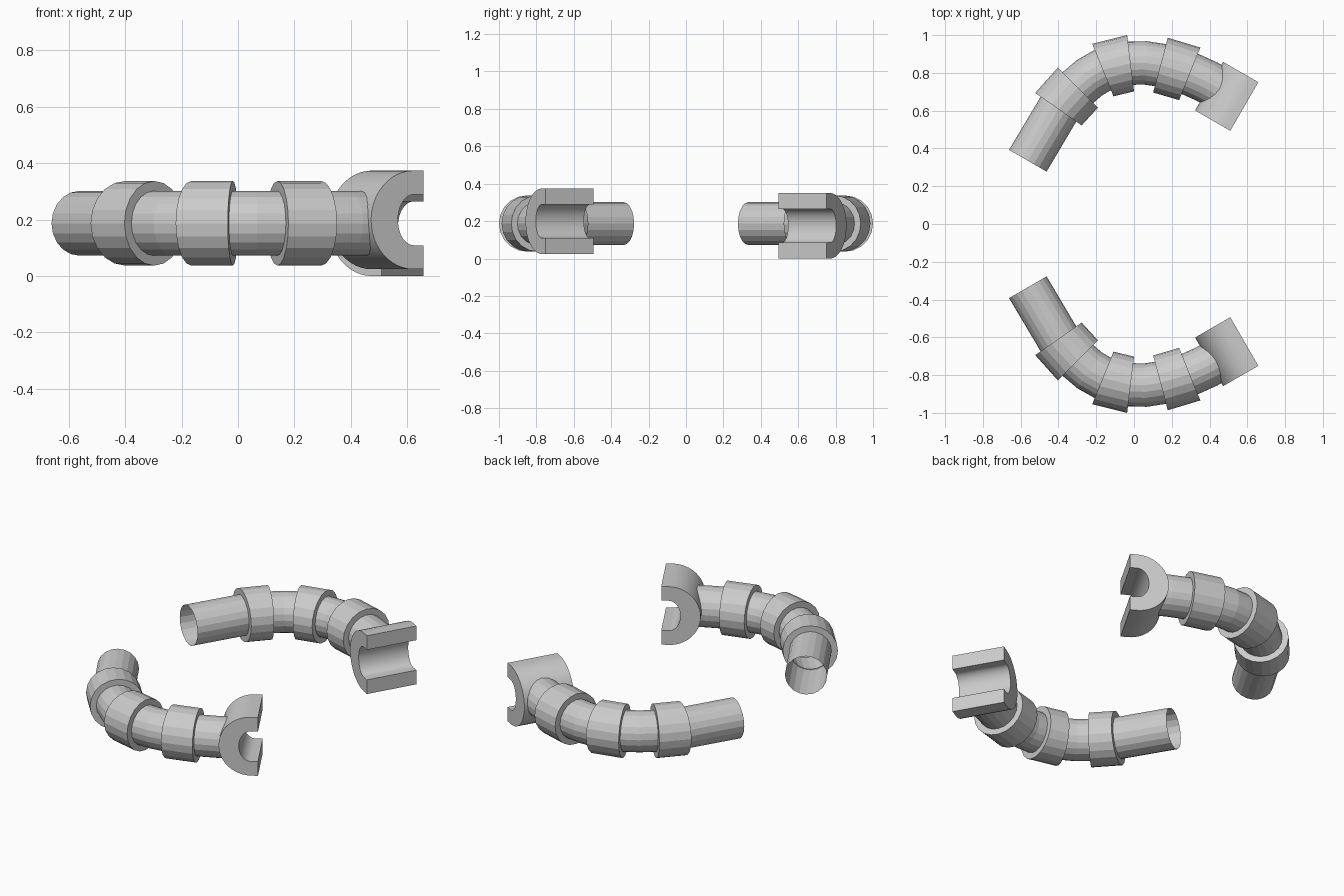
import bpy, bmesh
from math import sin, cos, pi, radians

if "Cube" in bpy.data.objects:
    bpy.data.objects.remove(bpy.data.objects["Cube"])

ZC = 0.187            # height of the arm axis
TUBE_R, RING_R = 0.115, 0.15
SIDES = 20


def finish(name, bm, fix=True):
    if fix:
        bmesh.ops.recalc_face_normals(bm, faces=bm.faces)
    me = bpy.data.meshes.new(name)
    bm.to_mesh(me)
    bm.free()
    ob = bpy.data.objects.new(name, me)
    bpy.context.collection.objects.link(ob)
    return ob


def add_loop(bm, x, y, heading, r):
    """Circle of vertices at (x, y), facing along the heading in plan."""
    a = radians(heading)
    return [bm.verts.new((x - sin(a) * r * cos(t), y + cos(a) * r * cos(t), ZC + r * sin(t)))
            for t in (2 * pi * i / SIDES for i in range(SIDES))]


def bridge(bm, a, b):
    for i in range(SIDES):
        j = (i + 1) % SIDES
        bm.faces.new((a[i], a[j], b[j], b[i]))


def tube(name, stations):
    """Open bent pipe through (x, y, heading) stations."""
    bm = bmesh.new()
    loops = [add_loop(bm, *s, TUBE_R) for s in stations]
    for a, b in zip(loops, loops[1:]):
        bridge(bm, a, b)
    return finish(name, bm)


def collar(name, start, end):
    """Thick ring around the pipe, closed by flat annular ends."""
    bm = bmesh.new()
    o1, o2 = add_loop(bm, *start, RING_R), add_loop(bm, *end, RING_R)
    i1, i2 = add_loop(bm, *start, TUBE_R - 0.004), add_loop(bm, *end, TUBE_R - 0.004)
    for a, b in ((o1, o2), (o2, i2), (i2, i1), (i1, o1)):
        bridge(bm, a, b)
    return finish(name, bm)


def clamp(name):
    """C-shaped block: rounded back, flat open front, extruded along its axis."""
    n, r, hw, hd, lip, length = 24, 0.175, 0.09, 0.065, 0.04, 0.297
    arc = [pi / 2 + pi * i / n for i in range(n + 1)]
    outer = [(0, r)] + [(-lip + r * cos(t), r * sin(t)) for t in arc] + [(0, -r)]
    inner = [(0, hw)] + [(-lip + hd * cos(t), hw * sin(t)) for t in arc] + [(0, -hw)]
    fx, fy, zc = 0.584, 0.622, 0.175
    bm = bmesh.new()

    def row(profile, s):
        return [bm.verts.new((fx + 0.866 * u + 0.5 * s, fy - 0.5 * u + 0.866 * s, zc + w))
                for u, w in profile]
    h = length / 2
    oa, ob, ia, ib = row(outer, -h), row(outer, h), row(inner, -h), row(inner, h)
    for a, b in ((oa, ob), (ob, ib), (ib, ia), (ia, oa)):
        for k in range(n + 2):
            bm.faces.new((a[k], a[k + 1], b[k + 1], b[k]))
    for k in (0, n + 2):   # front lips
        bm.faces.new((oa[k], ob[k], ib[k], ia[k]))
    return finish(name, bm)


rings = [((-0.40, 0.608, 55), (-0.297, 0.722, 45)),
         ((-0.165, 0.815, 22), (-0.018, 0.851, 7)),
         ((0.14, 0.841, -15), (0.295, 0.795, -22))]
path = [(-0.562, 0.335, 60), *rings[0], (-0.235, 0.775, 34), *rings[1],
        (0.06, 0.853, -4), *rings[2], (0.39, 0.752, -28), (0.46, 0.712, -30)]

parts = [tube("arm_tube", path), clamp("wrist_clamp")]
parts += [collar(f"arm_ring_{i + 1}", a, b) for i, (a, b) in enumerate(rings)]

# Smooth the clamp curve, keeping its edges sharp
bpy.context.view_layer.objects.active = parts[1]
parts[1].select_set(True)
bpy.ops.object.shade_smooth_by_angle(angle=radians(30))

# Second arm: the first turned half way round the x axis
for ob in parts:
    twin = ob.copy()
    twin.name = "opposite_" + ob.name
    twin.rotation_euler = (pi, 0, 0)
    twin.location = (0, 0, 2 * ZC)
    bpy.context.collection.objects.link(twin)
